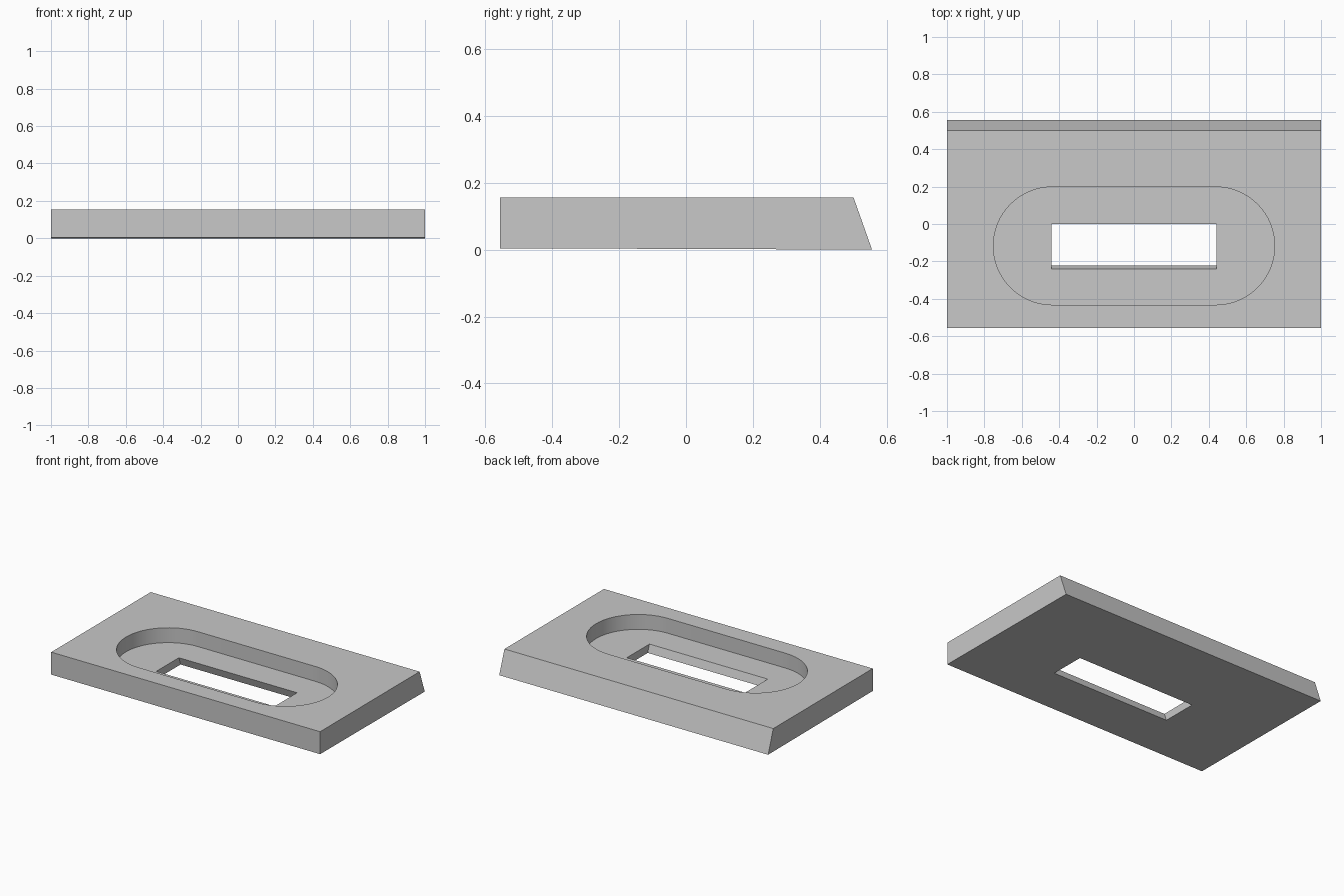
import bpy
import bmesh
from math import pi, sin, cos, radians
from mathutils import Vector

default_cube = bpy.data.objects.get("Cube")
if default_cube:
    bpy.data.objects.remove(default_cube, do_unlink=True)

# Plate dimensions
HALF_X, HALF_Y, TOP = 1.0, 0.556, 0.155
FRONT_LIFT = 0.004             # underside rises slightly toward the front
SLANT = 0.055 / TOP            # lean of the back face and of the slot
FLOOR = 0.055                  # height of the recess floor

grey = bpy.data.materials.new("plain grey")
grey.use_nodes = True
colour = (0.58, 0.58, 0.58, 1)
grey.diffuse_color = colour
grey.node_tree.nodes["Principled BSDF"].inputs["Base Color"].default_value = colour


def prism(name, outline, direction):
    """Extrude a closed outline of 3D points along a direction."""
    bm = bmesh.new()
    face = bm.faces.new([bm.verts.new(p) for p in outline])
    result = bmesh.ops.extrude_face_region(bm, geom=[face])
    moved = [v for v in result["geom"] if isinstance(v, bmesh.types.BMVert)]
    bmesh.ops.translate(bm, verts=moved, vec=Vector(direction))
    bmesh.ops.recalc_face_normals(bm, faces=bm.faces)
    mesh = bpy.data.meshes.new(name)
    bm.to_mesh(mesh)
    bm.free()
    mesh.materials.append(grey)
    obj = bpy.data.objects.new(name, mesh)
    bpy.context.collection.objects.link(obj)
    return obj


def cut(target, cutter):
    """Subtract the cutter from the target, then discard it."""
    mod = target.modifiers.new("cut", "BOOLEAN")
    mod.operation = "DIFFERENCE"
    mod.solver = "EXACT"
    mod.object = cutter
    bpy.context.view_layer.objects.active = target
    bpy.ops.object.modifier_apply(modifier=mod.name)
    bpy.data.objects.remove(cutter, do_unlink=True)


# Plate: side profile with a slanted back, extruded across the width
profile = [(-HALF_Y, FRONT_LIFT), (HALF_Y, 0), (HALF_Y - SLANT * TOP, TOP), (-HALF_Y, TOP)]
plate = prism("slotted_plate", [(-HALF_X, y, z) for y, z in profile], (2 * HALF_X, 0, 0))

# Recess: rounded-end pocket sunk into the top
radius, centre_y, half_straight, steps = 0.315, -0.117, 0.437, 32
outline = []
for side, start in ((1, -pi / 2), (-1, pi / 2)):
    for i in range(steps + 1):
        a = start + pi * i / steps
        outline.append((side * half_straight + radius * cos(a), centre_y + radius * sin(a), FLOOR))
cut(plate, prism("recess_cutter", outline, (0, 0, 0.2)))

# Slot: rectangular through hole leaning parallel to the back face
low, high = -0.05, 0.1
slot = [(x, y - SLANT * (low - FLOOR), low)
        for x, y in ((-0.44, -0.24), (0.44, -0.24), (0.44, 0), (-0.44, 0))]
cut(plate, prism("slot_cutter", slot, (0, -SLANT * (high - low), high - low)))

# Smooth rounded ends, sharp everywhere else
bpy.ops.object.select_all(action="DESELECT")
plate.select_set(True)
bpy.context.view_layer.objects.active = plate
bpy.ops.object.shade_smooth_by_angle(angle=radians(15))
